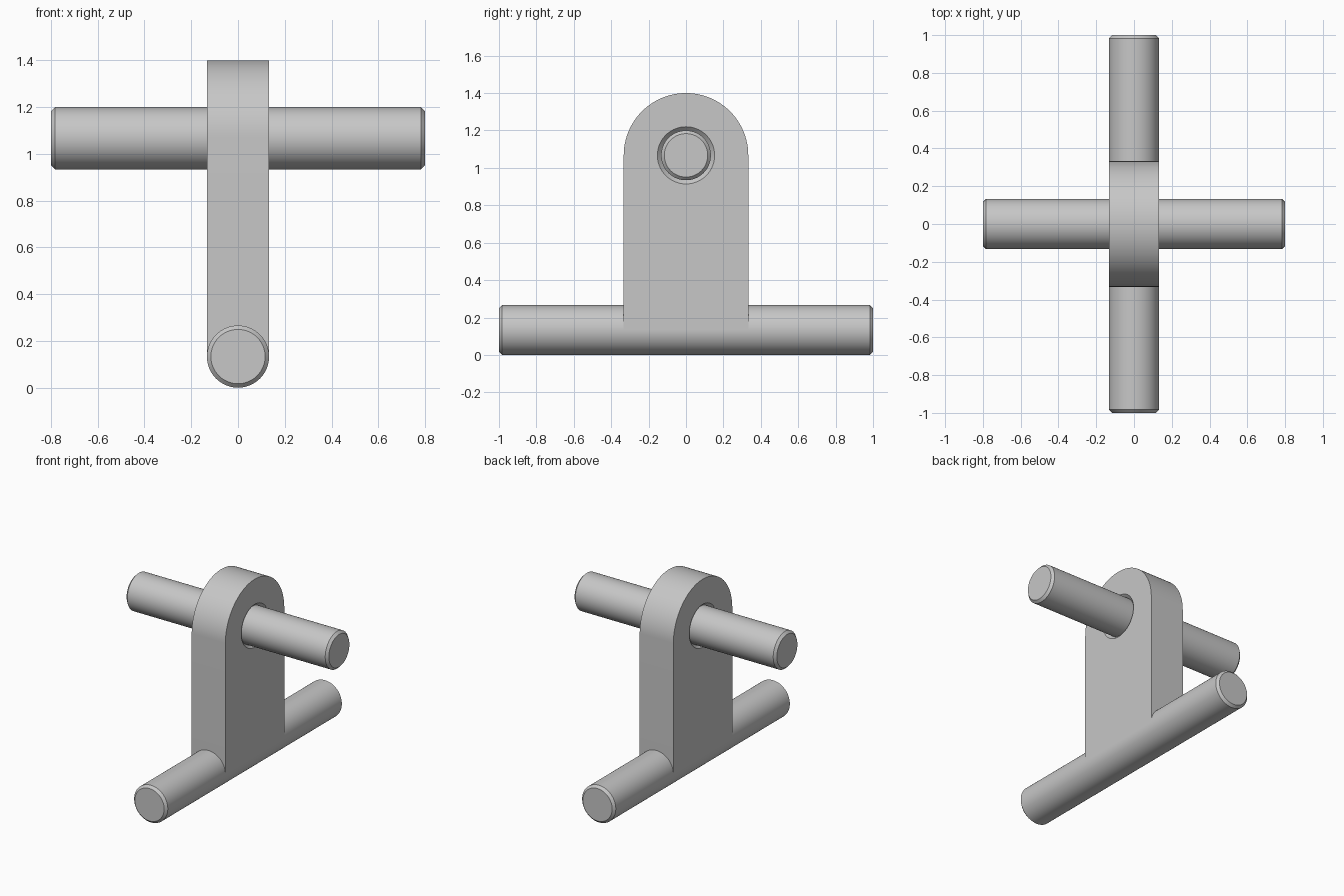
import bpy
import bmesh
from math import cos, sin, pi, radians
from mathutils import Matrix

cube = bpy.data.objects.get("Cube")
if cube:
    bpy.data.objects.remove(cube, do_unlink=True)

R = 0.133        # rod radius, also half the plate thickness
HALF_W = 0.333   # half plate width, also its top arc radius
PIN_Z = 1.067
BEVEL = 0.017
SINK = 0.02
SEGMENTS = 96

GREY = (0.57, 0.57, 0.57, 1)
grey = bpy.data.materials.new("plain grey")
grey.use_nodes = True
grey.diffuse_color = GREY
grey.node_tree.nodes["Principled BSDF"].inputs["Base Color"].default_value = GREY


def make_object(name, bm):
    bmesh.ops.recalc_face_normals(bm, faces=bm.faces)
    mesh = bpy.data.meshes.new(name)
    bm.to_mesh(mesh)
    bm.free()
    mesh.materials.append(grey)
    obj = bpy.data.objects.new(name, mesh)
    bpy.context.collection.objects.link(obj)
    return obj


def smooth(obj):
    bpy.ops.object.select_all(action='DESELECT')
    obj.select_set(True)
    bpy.context.view_layer.objects.active = obj
    bpy.ops.object.shade_smooth_by_angle(angle=radians(30))


def lathe(name, profile, z, turn=0):
    """Closed solid turned about the x axis from (x, radius) pairs."""
    bm = bmesh.new()
    angles = [2 * pi * i / SEGMENTS for i in range(SEGMENTS)]
    rings = [[bm.verts.new((x, r * cos(a), r * sin(a))) for a in angles]
             for x, r in profile]
    for a, b in zip(rings, rings[1:]):
        for i in range(SEGMENTS):
            j = (i + 1) % SEGMENTS
            bm.faces.new((a[i], a[j], b[j], b[i]))
    bm.faces.new(rings[0])
    bm.faces.new(rings[-1])
    bm.transform(Matrix.Translation((0, 0, z)) @ Matrix.Rotation(turn, 4, 'Z'))
    return make_object(name, bm)


def rod(name, half, z, turn=0):
    end = half - BEVEL
    profile = [(-half, R - BEVEL), (-end, R), (end, R), (half, R - BEVEL)]
    smooth(lathe(name, profile, z, turn))


# Rods with bevelled ends
rod("base_rod", 1.0, R, pi / 2)
rod("cross_pin", 0.8, PIN_Z)

# Upright plate with a round top
bm = bmesh.new()
steps = SEGMENTS // 2
outline = [(-HALF_W, R), (HALF_W, R)]
outline += [(HALF_W * cos(pi * i / steps), PIN_Z + HALF_W * sin(pi * i / steps))
            for i in range(steps + 1)]
face = bm.faces.new([bm.verts.new((-R, y, z)) for y, z in outline])
side = bmesh.ops.extrude_face_region(bm, geom=[face])["geom"]
bmesh.ops.translate(bm, vec=(2 * R, 0, 0),
                    verts=[v for v in side if isinstance(v, bmesh.types.BMVert)])
plate = make_object("upright_plate", bm)

# Pin hole, countersunk on both sides
outer, inner = R + SINK, R - SINK
cutter = lathe("hole_cutter", [(-outer, outer + SINK), (-inner, R),
                               (inner, R), (outer, outer + SINK)], PIN_Z)
cutter.hide_render = True
hole = plate.modifiers.new("pin_hole", 'BOOLEAN')
hole.operation = 'DIFFERENCE'
hole.solver = 'EXACT'
hole.object = cutter
bpy.context.view_layer.objects.active = plate
bpy.ops.object.modifier_apply(modifier=hole.name)
bpy.data.objects.remove(cutter, do_unlink=True)
smooth(plate)
